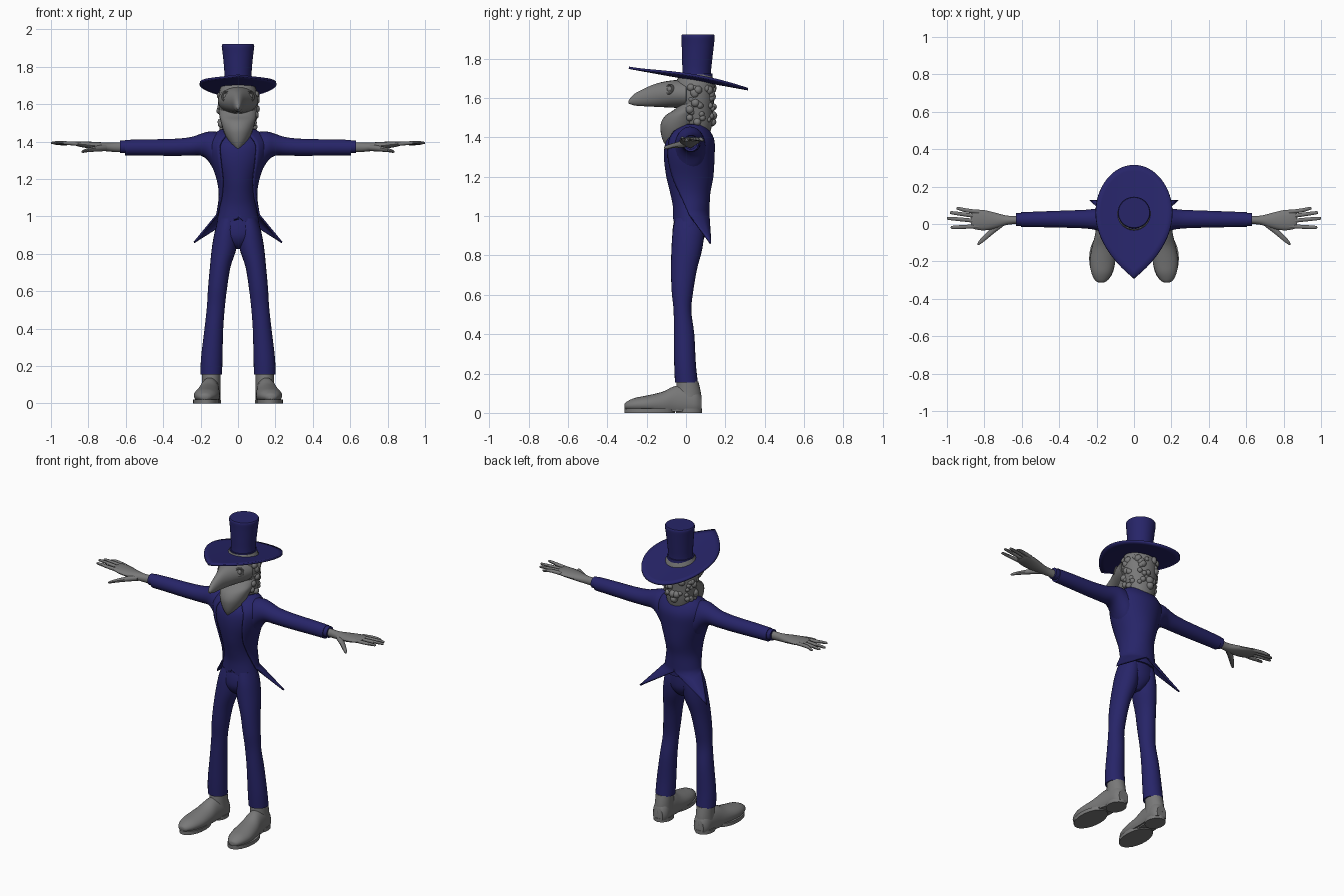
import bpy, bmesh, math, random
from mathutils import Vector

random.seed(4)
cube = bpy.data.objects.get("Cube")
if cube:
    bpy.data.objects.remove(cube, do_unlink=True)


def material(name, rgb):
    m = bpy.data.materials.new(name)
    m.use_nodes = True
    m.diffuse_color = (*rgb, 1)
    m.node_tree.nodes["Principled BSDF"].inputs["Base Color"].default_value = (*rgb, 1)
    return m


NAVY = material("navy cloth", (0.02, 0.018, 0.14))
GREY = material("grey", (0.19, 0.19, 0.19))


def finish(name, bm, mat, mirror=False, thick=0, sharp=40):
    bmesh.ops.recalc_face_normals(bm, faces=bm.faces)
    mesh = bpy.data.meshes.new(name)
    bm.to_mesh(mesh)
    bm.free()
    mesh.materials.append(mat)
    mesh.shade_smooth()
    mesh.set_sharp_from_angle(angle=math.radians(sharp))
    ob = bpy.data.objects.new(name, mesh)
    bpy.context.scene.collection.objects.link(ob)
    if mirror:
        ob.modifiers.new("Mirror", "MIRROR")
    if thick:
        s = ob.modifiers.new("Solidify", "SOLIDIFY")
        s.thickness, s.offset = thick, 0
    return ob


def smooth_rows(rows, steps=4):
    """Catmull-Rom interpolation through rows of numbers."""
    out = []
    for i in range(len(rows) - 1):
        a, b, c, d = rows[max(i - 1, 0)], rows[i], rows[i + 1], rows[min(i + 2, len(rows) - 1)]
        for k in range(steps):
            t = k / steps
            out.append([q + t * (r - p) / 2 + t * t * (p - 2.5 * q + 2 * r - s / 2)
                        + t ** 3 * (1.5 * (q - r) + (s - p) / 2)
                        for p, q, r, s in zip(a, b, c, d)])
    return out + [list(rows[-1])]


def add_loft(bm, axis, rows, n=24, floor=None):
    """Rows: position on axis, two centres, two radii."""
    rings = []
    for t, ca, cb, ra, rb in smooth_rows(rows):
        ring = []
        for i in range(n):
            g = math.tau * i / n
            a, b = ca + ra * math.sin(g), cb - rb * math.cos(g)
            if floor is not None:
                b = max(b, floor)
            p = {"x": (t, a, b), "y": (a, t, b), "z": (a, b, t)}[axis]
            ring.append(bm.verts.new(p))
        rings.append(ring)
    for lo, hi in zip(rings, rings[1:]):
        for i in range(n):
            j = (i + 1) % n
            bm.faces.new((lo[i], lo[j], hi[j], hi[i]))
    bm.faces.new(rings[0])
    bm.faces.new(rings[-1])


def loft(name, axis, rows, mat, mirror=False, n=24, floor=None):
    bm = bmesh.new()
    add_loft(bm, axis, rows, n, floor)
    return finish(name, bm, mat, mirror)


# Trousers
loft("trouser_legs", "z", [
    (.155, .143, .002, .058, .058), (.25, .14, -.005, .057, .055), (.4, .129, -.01, .05, .052),
    (.52, .118, -.018, .048, .045), (.62, .109, -.018, .051, .055), (.73, .095, -.01, .055, .066),
    (.83, .074, .004, .066, .078), (.92, .062, .012, .062, .08), (.99, .052, .015, .05, .07)], NAVY, True)
loft("trouser_seat", "z", [
    (.825, 0, .015, .02, .03), (.85, 0, .013, .06, .06), (.89, 0, .013, .105, .08),
    (.94, 0, .015, .118, .082), (1, 0, .02, .1, .075)], NAVY)

# Waistcoat body, with a small notch at the front hem
TORSO = [
    (.972, 0, .02, .113, .086), (1.05, 0, .02, .097, .087), (1.12, 0, .015, .09, .096),
    (1.2, 0, .013, .102, .113), (1.3, 0, .01, .135, .122), (1.38, 0, .015, .15, .117),
    (1.43, 0, .025, .13, .085), (1.462, 0, .04, .08, .045)]
vest = loft("waistcoat", "z", TORSO, NAVY, n=48)
for v in vest.data.vertices:
    if v.co.z < .975 and v.co.y < 0 and abs(v.co.x) < .03:
        v.co.z += .03 - abs(v.co.x)

# Tailcoat shell: open at the front, ending in a pointed tail on each side
OPENING = [96, 76, 62, 48, 40, 37, 28, 20]
COLS = 20
bm = bmesh.new()
grid = []
for z, cx, cy, rx, ry, op in reversed(smooth_rows([r + (o,) for r, o in zip(TORSO, OPENING)])):
    if z < .99:
        continue
    row = []
    for c in range(COLS + 1):
        g = math.radians(op + (180 - op) * c / COLS)
        row.append(Vector((max(0, (rx + .008) * math.sin(g)), cy - (ry + .008) * math.cos(g), z)))
    grid.append(row)
base, tip, mid = grid[-1], Vector((.235, .125, .86)), COLS // 2
hem = [base[0].lerp(tip, c / mid) if c <= mid else tip.lerp(base[-1], (c - mid) / mid)
       for c in range(COLS + 1)]
for k in range(1, 6):
    grid.append([p.lerp(h, k / 5) for p, h in zip(base, hem)])
verts = [[bm.verts.new(p) for p in row] for row in grid]
for lo, hi in zip(verts, verts[1:]):
    for c in range(COLS):
        bm.faces.new((lo[c], lo[c + 1], hi[c + 1], hi[c]))
bmesh.ops.remove_doubles(bm, verts=bm.verts, dist=.0005)
finish("tailcoat", bm, NAVY, True, thick=.01)

# Sleeves and cuffs
loft("sleeves", "x", [
    (.08, .02, 1.33, .085, .11), (.12, .02, 1.345, .08, .108), (.16, .022, 1.375, .07, .078),
    (.2, .025, 1.383, .058, .058), (.26, .026, 1.374, .05, .049), (.36, .026, 1.369, .046, .045),
    (.5, .025, 1.369, .042, .043), (.605, .024, 1.368, .039, .041)], NAVY, True)
loft("cuffs", "x", [(.595, .024, 1.372, .034, .034), (.63, .024, 1.372, .034, .034)], NAVY, True)

# Hands: palm, four fingers and thumb
bm = bmesh.new()
add_loft(bm, "x", [
    (.62, .022, 1.37, .021, .026), (.68, .02, 1.37, .025, .024), (.74, .018, 1.375, .042, .022),
    (.8, .02, 1.382, .054, .018), (.85, .024, 1.387, .052, .014), (.872, .027, 1.388, .042, .008)], 16)
for y0, x1, y1, z1 in [(.064, .95, .083, 1.385), (.04, .985, .06, 1.39),
                       (.014, 1, .03, 1.393), (-.012, .98, -.018, 1.397)]:
    add_loft(bm, "x", [(.83, y0, 1.387, .011, .011), (.9, y0 + (y1 - y0) * .5, 1.391, .011, .01),
                       (x1 - .012, y1, z1, .009, .007), (x1, y1, z1 - .001, .003, .003)], 10)
add_loft(bm, "x", [(.7, .008, 1.368, .022, .018), (.75, -.03, 1.363, .022, .016),
                   (.8, -.075, 1.355, .018, .011), (.828, -.1, 1.348, .012, .008),
                   (.836, -.107, 1.346, .004, .003)], 10)
finish("hands", bm, GREY, True)

# Shoes: foot, ankle, sole and heel
bm = bmesh.new()
add_loft(bm, "y", [
    (-.312, .175, .035, .015, .012), (-.3, .175, .036, .034, .022), (-.26, .172, .04, .056, .036),
    (-.2, .168, .042, .068, .046), (-.12, .16, .045, .064, .062), (-.06, .153, .05, .056, .085),
    (0, .147, .05, .053, .09), (.05, .144, .045, .05, .085), (.078, .143, .04, .034, .05)], 24, .014)
add_loft(bm, "z", [(.05, .145, .012, .052, .067), (.1, .144, .012, .05, .064),
                   (.16, .143, .008, .05, .055)])
finish("shoes", bm, GREY, True)
bm = bmesh.new()
for y, x, rx, ry in [(-.185, .17, .07, .128), (.015, .146, .055, .067)]:
    add_loft(bm, "z", [(0, x, y, rx, ry), (.022, x, y, rx, ry)])
add_loft(bm, "z", [(.006, .157, -.07, .045, .09), (.022, .157, -.07, .045, .09)])
finish("shoe_soles", bm, GREY, True)

# Head, beard and beak
loft("head", "z", [
    (1.43, 0, .06, .075, .065), (1.48, 0, .06, .088, .075), (1.54, 0, .055, .1, .083),
    (1.61, 0, .045, .107, .1), (1.67, 0, .045, .1, .1), (1.72, 0, .05, .08, .08)], GREY)
loft("beard", "z", [
    (1.36, 0, -.085, .012, .02), (1.39, 0, -.07, .04, .05), (1.43, 0, -.05, .066, .079),
    (1.47, 0, -.035, .082, .093), (1.51, 0, -.015, .093, .09), (1.54, 0, .015, .1, .075),
    (1.58, 0, .04, .1, .06)], GREY)
loft("beak_mask", "y", [
    (-.292, 0, 1.578, .005, .006), (-.28, 0, 1.585, .012, .018), (-.25, 0, 1.594, .022, .034),
    (-.18, 0, 1.609, .038, .053), (-.12, 0, 1.617, .062, .064), (-.06, 0, 1.62, .09, .07),
    (-.005, 0, 1.62, .107, .073), (.002, 0, 1.62, .1, .068)], GREY)

# Curly hair over the nape and sides
bm = bmesh.new()
for i in range(60):
    a, z = random.uniform(-1.9, 1.9), random.uniform(1.46, 1.66)
    r = .088 + .012 * min(1, (z - 1.46) / .1)
    new = bmesh.ops.create_icosphere(bm, subdivisions=2, radius=random.uniform(.014, .024))
    spot = Vector((r * math.sin(a) * .95, .046 + r * math.cos(a) * .95, z))
    bmesh.ops.translate(bm, verts=new["verts"], vec=spot)
finish("curly_hair", bm, GREY)

# Goggle eyes: a ring around a ball on each side of the beak
centre, facing = Vector((.068, -.085, 1.644)), Vector((.75, -.6, .3)).normalized()
side = facing.cross(Vector((0, 0, 1))).normalized()
up = side.cross(facing)
bm = bmesh.new()
rings = []
for i in range(24):
    a = math.tau * i / 24
    out = side * math.cos(a) + up * math.sin(a)
    rings.append([bm.verts.new(centre + out * (.023 + .006 * math.cos(b)) + facing * .006 * math.sin(b))
                  for b in (math.tau * k / 8 for k in range(8))])
for i in range(24):
    p, q = rings[i], rings[(i + 1) % 24]
    for k in range(8):
        bm.faces.new((p[k], q[k], q[(k + 1) % 8], p[(k + 1) % 8]))
ball = bmesh.ops.create_uvsphere(bm, u_segments=16, v_segments=10, radius=.016)
bmesh.ops.translate(bm, verts=ball["verts"], vec=centre - facing * .006)
finish("eyes", bm, GREY, True)

# Hat: teardrop brim tilted back, flared crown and band
bm = bmesh.new()
hub = bm.verts.new((0, .06, 1.69))
prev, N = None, 64
for k in range(1, 9):
    ring = []
    for i in range(N):
        a, f = math.tau * i / N, k / 8
        s, c = math.sin(a), math.cos(a)
        x = f * .205 * (s * abs(s) ** .9 if c > 0 else s)
        y = .06 - f * c * (.35 if c > 0 else .255)
        ring.append(bm.verts.new((x, y, 1.69 - .18 * (y - .06) + .5 * x * x)))
    for i in range(N):
        j = (i + 1) % N
        bm.faces.new((prev[i], prev[j], ring[j], ring[i]) if prev else (hub, ring[j], ring[i]))
    prev = ring
finish("hat_brim", bm, NAVY, thick=.012)
loft("hat_crown", "z", [
    (1.67, 0, .052, .076, .078), (1.73, 0, .054, .071, .073), (1.8, 0, .057, .075, .077),
    (1.87, 0, .06, .082, .082), (1.91, 0, .061, .087, .085), (1.921, 0, .061, .083, .081)], NAVY, n=40)
loft("hat_band", "z", [(1.69, 0, .053, .08, .082), (1.725, 0, .054, .078, .08)], NAVY, n=40)
